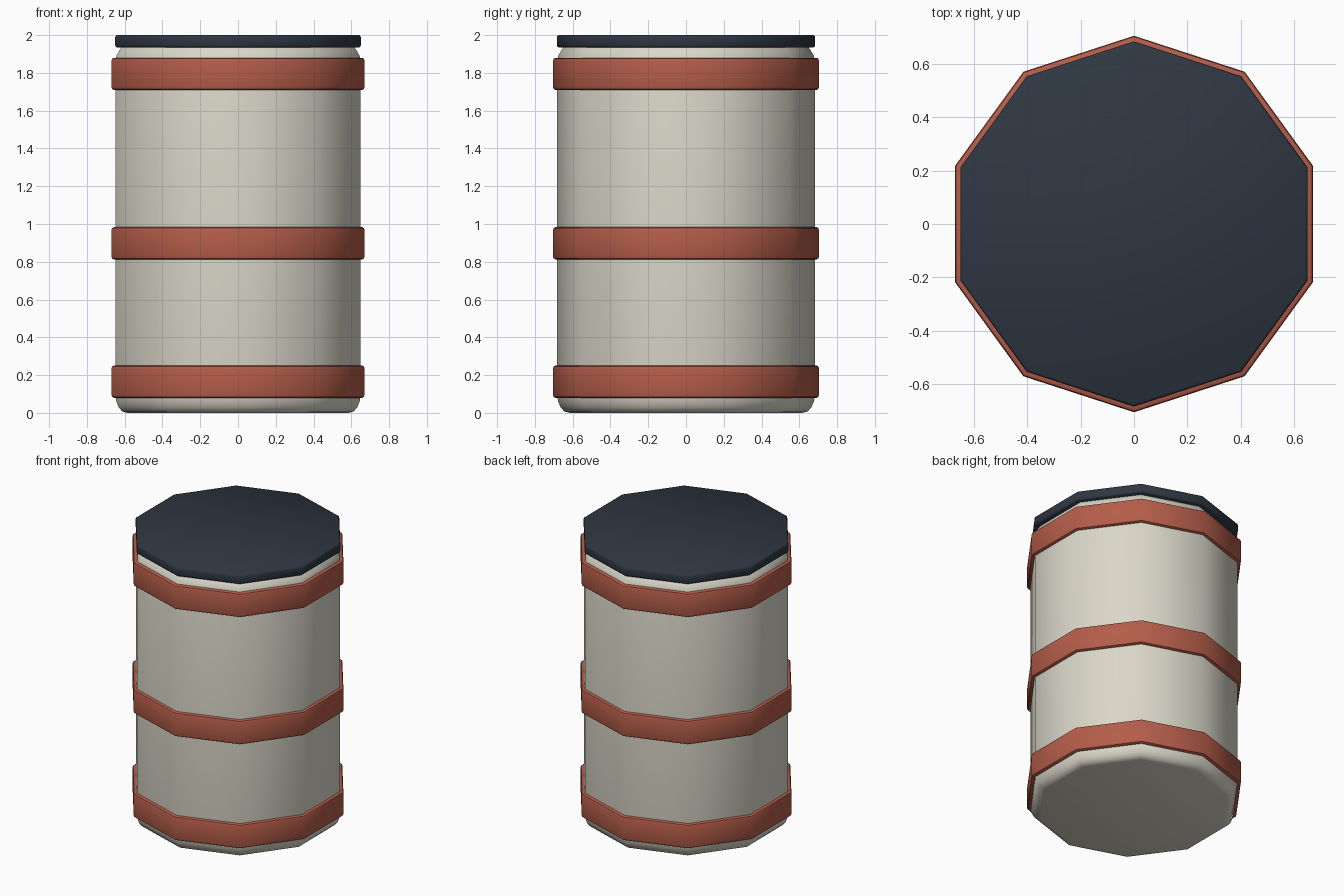
import bpy, math

if "Cube" in bpy.data.objects:
    bpy.data.objects.remove(bpy.data.objects["Cube"])

SIDES = 10


def material(name, rgb):
    m = bpy.data.materials.new(name)
    m.diffuse_color = (*rgb, 1)
    m.use_nodes = True
    m.node_tree.nodes["Principled BSDF"].inputs["Base Color"].default_value = m.diffuse_color
    return m


def lathe(name, profile, mat, closed=False):
    """Ten-sided solid from (radius, z) points, bottom to top; closed makes a ring."""
    n = len(profile)
    verts = []
    for r, z in profile:
        for i in range(SIDES):
            a = math.pi / 2 + i * math.tau / SIDES
            verts.append((r * math.cos(a), r * math.sin(a), z))
    faces = []
    for j in range(n if closed else n - 1):
        k = (j + 1) % n
        for i in range(SIDES):
            h = (i + 1) % SIDES
            faces.append((j * SIDES + i, j * SIDES + h, k * SIDES + h, k * SIDES + i))
    if not closed:
        faces.append(tuple(reversed(range(SIDES))))
        faces.append(tuple(range((n - 1) * SIDES, n * SIDES)))
    mesh = bpy.data.meshes.new(name)
    mesh.from_pydata(verts, [], faces)
    mesh.materials.append(mat)
    ob = bpy.data.objects.new(name, mesh)
    bpy.context.collection.objects.link(ob)
    bpy.ops.object.select_all(action='DESELECT')
    ob.select_set(True)
    bpy.context.view_layer.objects.active = ob
    bpy.ops.object.shade_smooth_by_angle(angle=math.radians(40))
    return ob


cream = material("cream", (0.70, 0.68, 0.58))
rust = material("rust red", (0.46, 0.11, 0.068))
navy = material("dark navy", (0.028, 0.038, 0.055))

# Barrel body with rounded rims
R = 0.683
lathe("barrel_body", [(0.615, 0), (0.645, 0.008), (0.664, 0.03), (0.677, 0.06), (R, 0.095),
                      (R, 1.86), (0.677, 1.89), (0.66, 1.92), (0.645, 1.94)], cream)

# Three hoops with softened edges
B = 0.705
for label, z0, z1 in (("lower", 0.08, 0.25), ("middle", 0.813, 0.983), ("upper", 1.71, 1.88)):
    lathe(label + "_hoop", [(0.67, z0), (0.692, z0), (0.701, z0 + 0.005), (B, z0 + 0.018),
                            (B, z1 - 0.018), (0.701, z1 - 0.005), (0.692, z1), (0.67, z1)],
          rust, closed=True)

# Lid
lathe("lid", [(0.675, 1.935), (0.681, 1.939), (0.684, 1.947),
              (0.684, 1.988), (0.681, 1.996), (0.675, 2.0)], navy)
